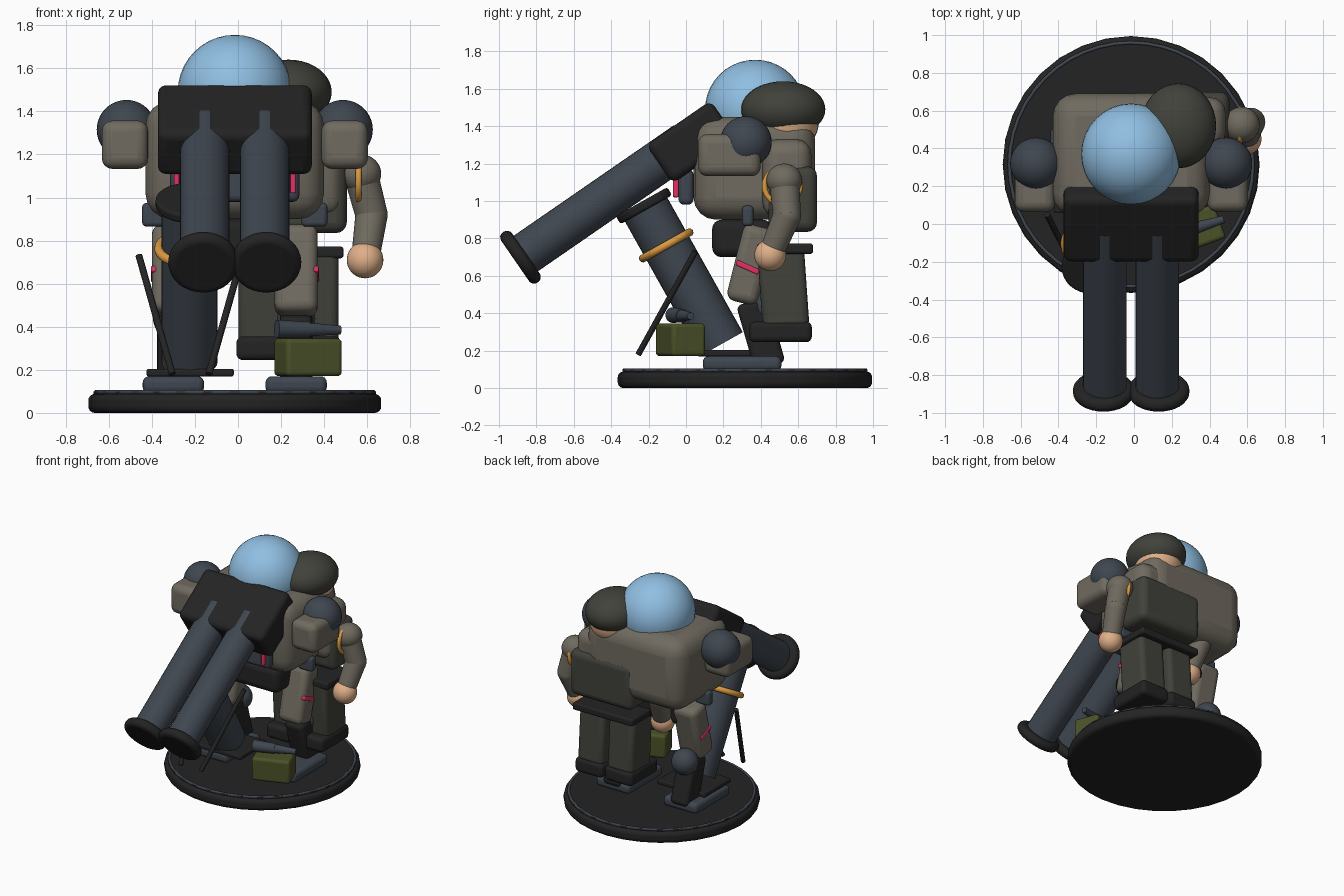
import bpy, math
from mathutils import Vector, Matrix

cube = bpy.data.objects.get("Cube")
if cube:
    bpy.data.objects.remove(cube, do_unlink=True)


def material(name, rgb):
    m = bpy.data.materials.new(name)
    m.use_nodes = True
    m.diffuse_color = (*rgb, 1)
    m.node_tree.nodes["Principled BSDF"].inputs["Base Color"].default_value = (*rgb, 1)
    return m


BLACK = material("black", (0.017, 0.017, 0.017))
SLATE = material("slate", (0.05, 0.062, 0.08))
TAUPE = material("taupe", (0.16, 0.145, 0.115))
DARK_OLIVE = material("dark olive", (0.052, 0.054, 0.043))
GREEN = material("army green", (0.07, 0.085, 0.022))
BLUE = material("sky blue", (0.28, 0.52, 0.76))
SKIN = material("skin", (0.74, 0.43, 0.25))
ORANGE = material("orange", (0.7, 0.32, 0.05))
PINK = material("pink", (0.75, 0.03, 0.12))


def finish(name, mat, bevel=0, segments=4):
    ob = bpy.context.object
    ob.name = name
    ob.data.materials.append(mat)
    if bevel:
        mod = ob.modifiers.new("Rounded edges", "BEVEL")
        mod.width, mod.segments = bevel, segments
    bpy.ops.object.shade_smooth_by_angle(angle=math.radians(40))
    return ob


def box(name, mat, loc, size, bevel=0.02, rot=(0, 0, 0)):
    bpy.ops.mesh.primitive_cube_add(size=1)
    ob = bpy.context.object
    ob.data.transform(Matrix.Diagonal((*size, 1)))
    ob.location, ob.rotation_euler = loc, [math.radians(a) for a in rot]
    return finish(name, mat, bevel)


def ball(name, mat, loc, radii):
    bpy.ops.mesh.primitive_uv_sphere_add(segments=32, ring_count=20, location=loc)
    bpy.context.object.scale = radii
    return finish(name, mat)


def tube(name, mat, start, end, r1, r2=None, bevel=0):
    a, b = Vector(start), Vector(end)
    bpy.ops.mesh.primitive_cone_add(vertices=32, radius1=r1, radius2=r1 if r2 is None else r2,
                                    depth=(b - a).length, location=(a + b) / 2)
    bpy.context.object.rotation_euler = (b - a).to_track_quat("Z", "Y").to_euler()
    return finish(name, mat, bevel)


def ring(name, mat, loc, axis, major, minor):
    bpy.ops.mesh.primitive_torus_add(major_segments=48, minor_segments=10, location=loc,
                                     major_radius=major, minor_radius=minor)
    bpy.context.object.rotation_euler = Vector(axis).to_track_quat("Z", "Y").to_euler()
    return finish(name, mat)


CX = -0.015  # machine centre line
PX = 0.235   # operator centre line

# Round base
tube("base_disc", BLACK, (CX, 0.315, 0), (CX, 0.315, 0.088), 0.68, bevel=0.03)
tube("base_top", BLACK, (CX, 0.315, 0.08), (CX, 0.315, 0.1), 0.655)
ring("base_ring", SLATE, (CX, 0.315, 0.096), (0, 0, 1), 0.645, 0.01)

# Machine body
box("hull", TAUPE, (CX, 0.365, 1.175), (0.83, 0.65, 0.55), 0.12)
ball("dome", BLUE, (CX, 0.37, 1.49), (0.265, 0.268, 0.265))
box("pelvis", BLACK, (CX, 0.3, 0.8), (0.5, 0.32, 0.2), 0.05)
box("chest_plate", SLATE, (CX, 0.0, 1.075), (0.6, 0.08, 0.19), 0.03)

# Twin cannon
TILT = 34.6
aim = Vector((0, -math.cos(math.radians(TILT)), -math.sin(math.radians(TILT))))
box("cannon_block", BLACK, (CX, 0.03, 1.315), (0.715, 0.42, 0.25), 0.04, (TILT, 0, 0))

for side, word in ((-1, "right"), (1, "left")):
    # Barrels with flared muzzles
    root = Vector((CX + side * 0.139, 0, 1.31))
    tip = root + aim * 1.06
    tube(word + "_barrel", SLATE, root, tip, 0.115)
    muzzle = Vector((CX + side * 0.146, tip.y, tip.z))
    tube(word + "_muzzle", BLACK, muzzle - aim * 0.02, muzzle + aim * 0.05, 0.163, bevel=0.032)

    # Shoulders and lights
    ball(word + "_shoulder", SLATE, (CX + side * 0.503, 0.32, 1.315), (0.138,) * 3)
    box(word + "_shoulder_pod", TAUPE, (CX + side * 0.51, 0.232, 1.245), (0.215, 0.335, 0.225), 0.05)
    box(word + "_chest_light", PINK, (CX + side * 0.27, -0.055, 1.075), (0.025, 0.03, 0.11), 0.006)

    # Bent legs
    x = CX + side * 0.285
    box(word + "_hip", SLATE, (CX + side * 0.37, 0.33, 0.92), (0.12, 0.06, 0.11), 0.02)
    box(word + "_thigh", TAUPE, (x, 0.345, 0.66), (0.2, 0.17, 0.42), 0.045, (-14, 0, 0))
    box(word + "_thigh_light", PINK, (CX + side * 0.375, 0.33, 0.645), (0.03, 0.13, 0.03), 0.008, (-24, 0, 0))
    ball(word + "_knee", SLATE, (x, 0.44, 0.44), (0.095,) * 3)
    box(word + "_shin", BLACK, (x, 0.4, 0.29), (0.15, 0.17, 0.36), 0.03, (16, 0, 0))
    box(word + "_foot", SLATE, (x, 0.3, 0.13), (0.285, 0.42, 0.08), 0.03)

    # Operator limbs
    px = PX + side * 0.125
    box(word + "_operator_leg", DARK_OLIVE, (px, 0.52, 0.54), (0.215, 0.25, 0.44), 0.035, (4, 0, 0))
    box(word + "_operator_boot", BLACK, (px, 0.505, 0.3), (0.235, 0.335, 0.11), 0.03)
    shoulder = (PX + side * 0.335, 0.525, 1.11)
    elbow = (PX + side * 0.385, 0.54, 0.92)
    hand = (PX + side * 0.355, 0.45, 0.71)
    ball(word + "_operator_shoulder", TAUPE, shoulder, (0.095, 0.095, 0.09))
    tube(word + "_upper_arm", TAUPE, shoulder, elbow, 0.08, 0.075)
    ball(word + "_elbow", TAUPE, elbow, (0.075,) * 3)
    tube(word + "_forearm", TAUPE, elbow, hand, 0.075, 0.065)
    ball(word + "_hand", SKIN, hand, (0.085,) * 3)
    ring(word + "_arm_band", ORANGE, (PX + side * 0.325, 0.515, 1.08), (1, 0, 0), 0.095, 0.015)

# Operator body and seat
box("operator_torso", TAUPE, (PX, 0.54, 1.12), (0.5, 0.26, 0.42), 0.08)
ball("operator_head", SKIN, (PX, 0.54, 1.42), (0.165, 0.17, 0.16))
ball("operator_helmet", DARK_OLIVE, (PX, 0.52, 1.49), (0.2, 0.225, 0.15))
box("seat_back", DARK_OLIVE, (PX + 0.005, 0.57, 1.01), (0.53, 0.26, 0.35), 0.05)
box("seat_plate", BLACK, (PX, 0.53, 0.745), (0.51, 0.3, 0.055), 0.015)

# Mortar on its plate
breech, mouth = Vector((-0.225, 0.19, 0.235)), Vector((-0.225, -0.225, 0.975))
tube("mortar_tube", SLATE, breech, mouth, 0.13)
up = (mouth - breech).normalized()
tube("mortar_rim", BLACK, mouth - up * 0.025, mouth + up * 0.025, 0.158, bevel=0.015)
ring("mortar_band", ORANGE, breech + up * 0.605, up, 0.142, 0.022)
box("mortar_plate", BLACK, (-0.222, 0.22, 0.187), (0.405, 0.32, 0.035), 0.01)
for side, word in ((-1, "right"), (1, "left")):
    tube(word + "_bipod_leg", BLACK, (-0.22 + side * 0.085, -0.255, 0.18),
         (-0.22 + side * 0.24, 0.05, 0.73), 0.016)

# Ammunition box and shell
box("ammo_box", GREEN, (0.325, -0.03, 0.258), (0.275, 0.19, 0.175), 0.02, (0, 0, 20))
tube("shell_body", SLATE, (0.18, -0.07, 0.39), (0.33, -0.02, 0.387), 0.042, 0.036)
tube("shell_tail", SLATE, (0.33, -0.02, 0.387), (0.475, 0.025, 0.385), 0.032, 0.02)
